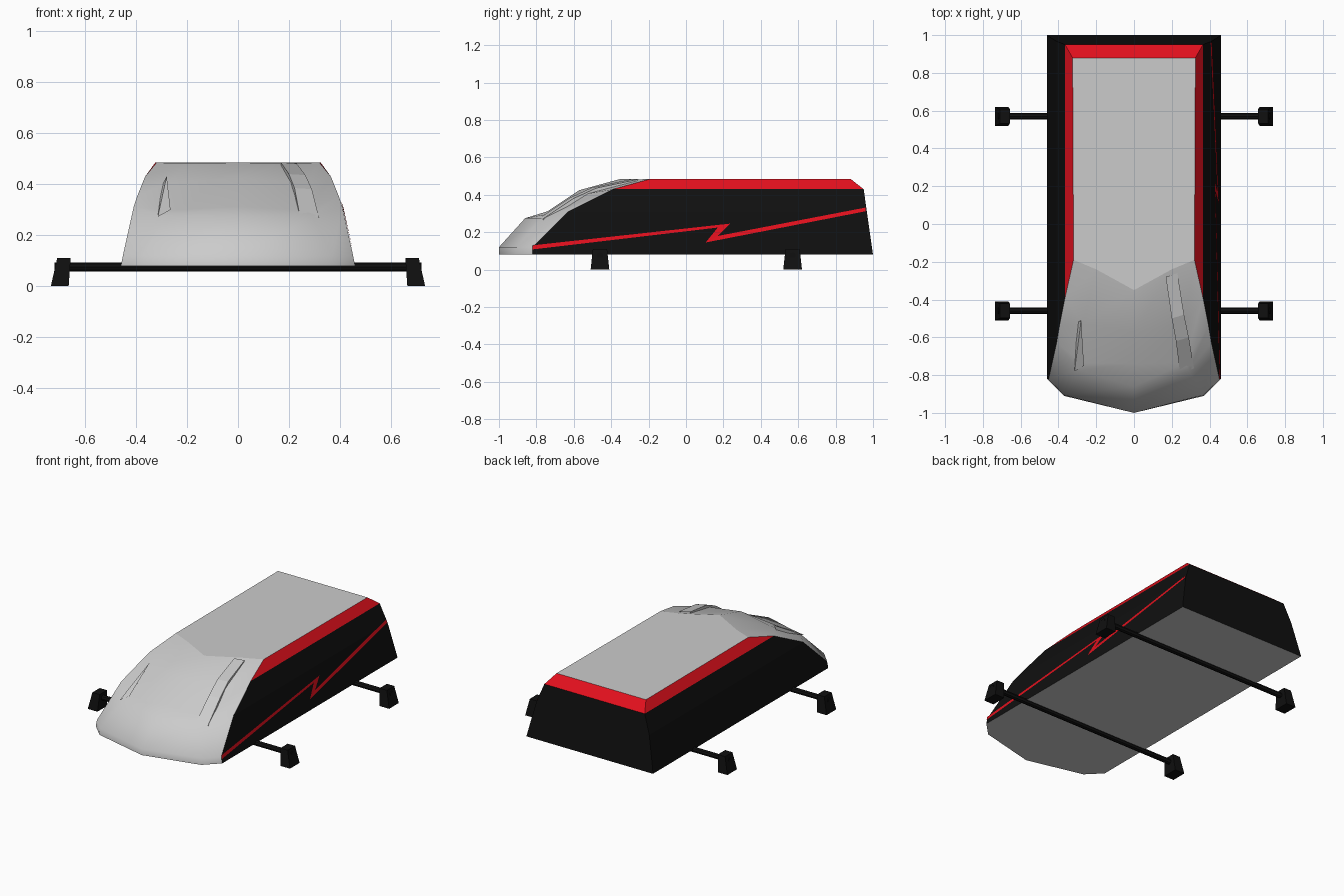
import bpy
import bmesh

if "Cube" in bpy.data.objects:
    bpy.data.objects.remove(bpy.data.objects["Cube"])


def material(name, color):
    m = bpy.data.materials.new(name)
    m.diffuse_color = color
    m.use_nodes = True
    m.node_tree.nodes["Principled BSDF"].inputs["Base Color"].default_value = m.diffuse_color
    return m


BLACK = material("black", (0.005, 0.005, 0.005, 1))
RED = material("red", (0.75, 0.005, 0.012, 1))


def make(name, verts, faces, mat=None, smooth=False, fix=True):
    me = bpy.data.meshes.new(name)
    me.from_pydata(verts, [], faces)
    bm = bmesh.new()
    bm.from_mesh(me)
    if fix:
        bmesh.ops.recalc_face_normals(bm, faces=bm.faces)
    for f in bm.faces:
        f.smooth = smooth
    bm.to_mesh(me)
    bm.free()
    ob = bpy.data.objects.new(name, me)
    bpy.context.collection.objects.link(ob)
    if mat:
        me.materials.append(mat)
    return ob


def grid(name, rows, mat=None, smooth=False):
    n = len(rows[0])
    faces = [(r * n + c, r * n + c + 1, (r + 1) * n + c + 1, (r + 1) * n + c)
             for r in range(len(rows) - 1) for c in range(n - 1)]
    return make(name, [p for row in rows for p in row], faces, mat, smooth, fix=False)


def flip(p):
    return (-p[0], p[1], p[2])


# Outlines from floor to roof: nose/side seam, inner hood line, centre line, rear corner
seam = [(.46, -.82, .08), (.452, -.82, .12), (.41, -.63, .31), (.365, -.39, .43), (.32, -.19, .485)]
hood = [(.37, -.91, .08), (.37, -.905, .12), (.29, -.775, .275), (.27, -.53, .405), (.2, -.24, .483)]
mid = [(0, -1, .08), (0, -1, .12), (0, -.86, .275), (0, -.57, .425), (0, -.35, .485)]
rear = [(.46, 1, .08), (.452, .994, .12), (.41, .967, .31), (.365, .95, .43), (.325, .88, .485)]

# Smooth grey nose with windscreen
rows = [[flip(s), flip(h), m, h, s] for s, h, m in zip(seam, hood, mid)]
# extra row for the step between hood lip and windscreen
rows.insert(3, [(-.395, -.54, .355), (-.27, -.735, .298), (0, -.74, .312),
                (.27, -.735, .298), (.395, -.54, .355)])
grid("nose", rows, smooth=True)

# Grey roof and floor
make("roof", [flip(seam[4]), flip(hood[4]), mid[4], hood[4], seam[4], rear[4], flip(rear[4])],
     [(0, 1, 2, 3, 4, 5, 6)])
make("floor", [flip(seam[0]), flip(hood[0]), mid[0], hood[0], seam[0], rear[0], flip(rear[0])],
     [(6, 5, 4, 3, 2, 1, 0)])

# Black walls and red roof edge, wrapping round both sides and the back
wrap = [[flip(s), flip(r), r, s] for s, r in zip(seam, rear)]
for w in wrap:
    w.reverse()
grid("black_walls", wrap[:4], BLACK)
grid("roof_trim", wrap[3:], RED)

# Zigzag stripe on the right side
zigzag = [(-.82, .108), (.17, .225), (.105, .145), (.96, .312),
          (.96, .332), (.17, .18), (.235, .246), (-.82, .13)]


def wall_x(z):
    if z < .31:
        return .46 - (z - .08) * .05 / .23 + .004
    return .41 - (z - .31) * .045 / .12 + .004


make("side_stripe", [(wall_x(z), y, z) for y, z in zigzag],
     [(0, 1, 6, 7), (1, 2, 5, 6), (2, 3, 4, 5)], RED, fix=False)

# Raised rail on the right of the windscreen, slim fin on the left
rail = [(.243, .318, -.785, .275), (.222, .29, -.62, .385),
        (.2, .265, -.5, .44), (.168, .23, -.28, .486)]
grid("windscreen_rail",
     [[(a, y, z - .03), (a, y, z), (b, y + .02, z - .004), (b, y + .02, z - .04)]
      for a, b, y, z in rail])
make("windscreen_fin", [(-.315, -.78, .272), (-.265, -.75, .3), (-.28, -.51, .432), (-.3, -.52, .39)],
     [(0, 1, 2), (0, 2, 3), (0, 3, 1), (1, 3, 2)])

# Axles with tapered feet
for label, y in (("front", -.46), ("rear", .57)):
    bpy.ops.mesh.primitive_cylinder_add(vertices=8, radius=.017, depth=1.44,
                                        location=(0, y, .075), rotation=(0, 1.5708, 0))
    axle = bpy.context.object
    axle.name = label + "_axle"
    axle.data.materials.append(BLACK)
    for side, s in (("right", 1), ("left", -1)):
        verts = []
        for z, x0, x1, h in ((0, .665, .735, .05), (.11, .657, .71, .038)):
            verts += [(s * x0, y - h, z), (s * x1, y - h, z), (s * x1, y + h, z), (s * x0, y + h, z)]
        make(f"{label}_{side}_foot", verts,
             [(0, 1, 2, 3), (4, 5, 6, 7), (0, 1, 5, 4), (1, 2, 6, 5), (2, 3, 7, 6), (3, 0, 4, 7)], BLACK)
